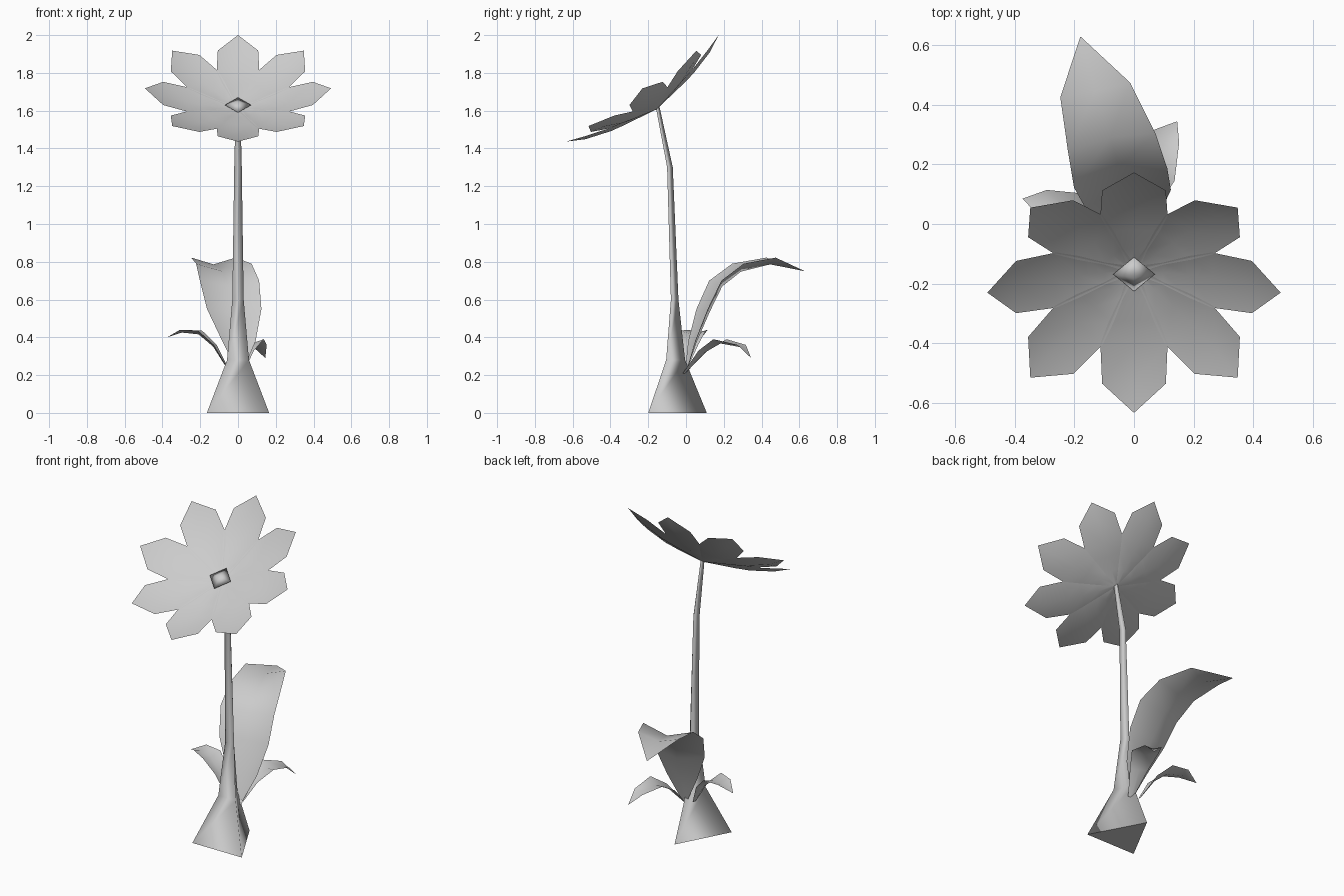
import bpy, bmesh, math
from mathutils import Vector as V

if "Cube" in bpy.data.objects:
    bpy.data.objects.remove(bpy.data.objects["Cube"])


def finish(name, bm, smooth=True):
    bmesh.ops.remove_doubles(bm, verts=bm.verts, dist=0.0005)
    me = bpy.data.meshes.new(name)
    for f in bm.faces:
        f.smooth = smooth
    bm.to_mesh(me)
    bm.free()
    ob = bpy.data.objects.new(name, me)
    bpy.context.collection.objects.link(ob)
    return ob


def blade(bm, rows, side, cup):
    """Cupped strip: rows of (spine point, half width), mid-rib sunk by cup * width."""
    side = V(side).normalized()
    pts = [V(p) for p, w in rows]
    rings = []
    for i, (p, w) in enumerate(rows):
        tangent = pts[min(i + 1, len(pts) - 1)] - pts[max(i - 1, 0)]
        n = side.cross(tangent).normalized()
        if w == 0:
            rings.append([bm.verts.new(pts[i])] * 3)
        else:
            rings.append([bm.verts.new(c) for c in
                          (pts[i] - side * w, pts[i] - n * cup * w, pts[i] + side * w)])
    for a, b in zip(rings, rings[1:]):
        for k in (0, 1):
            face = [a[k], a[k + 1], b[k + 1], b[k]]
            bm.faces.new(list(dict.fromkeys(face)))


# Stem: triangular tube flaring to a wide foot (z, front y, back y, half width)
bm = bmesh.new()
rings = []
for z, yf, yb, w in [(0, -.20, .11, .165), (.28, -.105, -.005, .058), (.6, -.08, -.04, .03),
                     (1.3, -.10, -.07, .02), (1.62, -.16, -.14, .012)]:
    rings.append([bm.verts.new(c) for c in ((-w, yf, z), (w, yf, z), (0, yb, z))])
for a, b in zip(rings, rings[1:]):
    for k in range(3):
        j = (k + 1) % 3
        bm.faces.new((a[k], a[j], b[j], b[k]))
bm.faces.new(rings[0][::-1])
bm.faces.new(rings[-1])
stem = finish("stem", bm)
for p in stem.data.polygons:
    if len(p.vertices) == 3:
        p.use_smooth = False

# Flower head frame: tilted forward
centre = V((0, -.155, 1.61))
right = V((1, 0, 0))
up = V((0, .82, .573)).normalized()
axis = right.cross(up)

# Petals: eight blades on a shallow cone
bm = bmesh.new()
cone = math.radians(15)
profile = [(.0, .015, 0), (.10, .045, -.006), (.19, .085, -.01), (.27, .113, -.012),
           (.41, .107, -.007), (.51, 0, 0)]
for i in range(8):
    a = i * math.pi / 4
    d = right * math.cos(a) + up * math.sin(a)
    rows = [(centre + d * t * math.cos(cone) + axis * (t * math.sin(cone) + h), w)
            for t, w, h in profile]
    blade(bm, rows, d.cross(axis), .15)
finish("petals", bm)

# Flower centre: low four-sided bud
bm = bmesh.new()
ring = [bm.verts.new(centre + axis * .024 + v * .07) for v in (right, up, -right, -up)]
top = bm.verts.new(centre + axis * .045)
low = bm.verts.new(centre - axis * .005)
for k in range(4):
    bm.faces.new((ring[k], ring[(k + 1) % 4], top))
    bm.faces.new((ring[(k + 1) % 4], ring[k], low))
finish("flower_centre", bm)

# Leaves: spine points with half widths, and the sideways direction
leaves = {
    "large_leaf": ([((.01, .0, .23), .02), ((.005, .03, .38), .09), ((-.02, .085, .55), .147),
                    ((-.045, .155, .70), .16), ((-.075, .275, .79), .15),
                    ((-.13, .45, .822), .12), ((-.18, .63, .75), 0)], (.97, .2, 0), .3),
    "left_leaf": ([((-.05, -.01, .23), .015), ((-.12, .015, .36), .05), ((-.20, .035, .435), .07),
                   ((-.30, .065, .44), .05), ((-.375, .085, .40), 0)], (.15, 1, 0), .3),
    "right_leaf": ([((.015, -.01, .21), .015), ((.04, .09, .33), .05), ((.07, .18, .39), .075),
                    ((.11, .295, .36), .047), ((.145, .345, .29), 0)], (.85, -.45, 0), .3),
}
for name, (rows, side, cup) in leaves.items():
    bm = bmesh.new()
    blade(bm, rows, side, cup)
    finish(name, bm)
